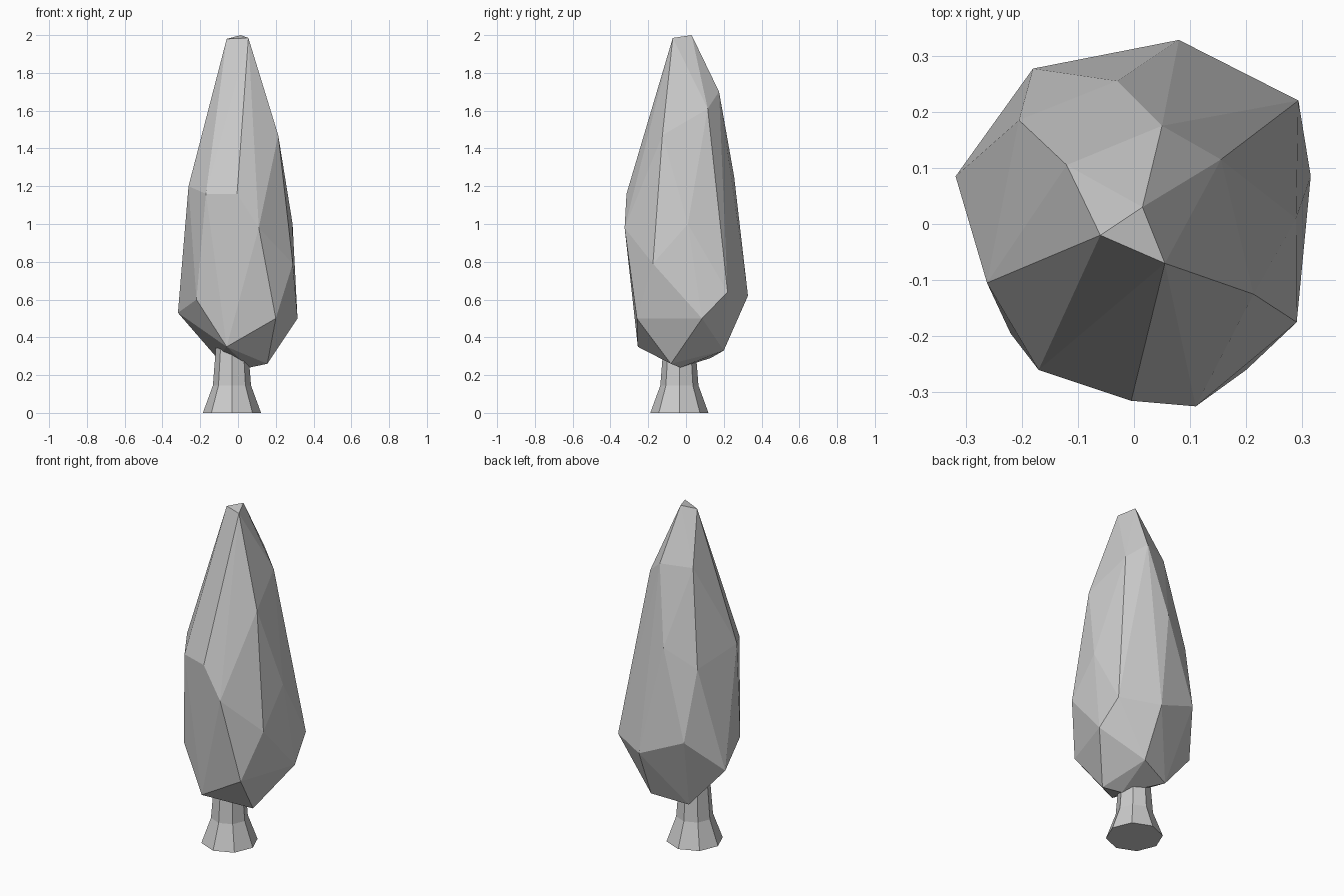
import bpy, bmesh
from math import cos, sin, tau

if "Cube" in bpy.data.objects:
    bpy.data.objects.remove(bpy.data.objects["Cube"])


def finish(name, bm):
    bmesh.ops.recalc_face_normals(bm, faces=bm.faces[:])
    mesh = bpy.data.meshes.new(name)
    bm.to_mesh(mesh)
    bm.free()
    obj = bpy.data.objects.new(name, mesh)
    bpy.context.collection.objects.link(obj)
    return obj


# Crown: faceted convex shell over irregular corner points, tip to base
corners = [
    # tip and shoulders
    (-.06, -.02, 1.98), (.015, .03, 2.0), (.055, -.07, 1.985),
    (.155, .115, 1.61), (.05, .175, 1.7), (-.12, .105, 1.69), (.213, -.125, 1.47),
    # middle
    (-.03, .255, 1.25), (-.205, .185, 1.14), (-.262, -.105, 1.2),
    (-.17, -.26, 1.16), (-.005, -.315, 1.16), (.11, -.325, .98), (.289, .01, 1.0),
    # widest part
    (.29, -.175, .79), (-.18, .277, .73), (.293, .22, .64), (.08, .328, .62),
    (-.22, -.195, .6), (-.318, .085, .53), (.315, .085, .5), (.2, -.26, .5),
    # underside
    (-.06, -.255, .35), (.09, .2, .33), (-.11, .13, .29), (.155, -.08, .26), (.06, -.03, .24),
]
bm = bmesh.new()
for c in corners:
    bm.verts.new(c)
hull = bmesh.ops.convex_hull(bm, input=bm.verts[:])
inner = [v for v in bm.verts if not v.link_faces]
bmesh.ops.delete(bm, geom=inner, context='VERTS')
finish("crown", bm)

# Trunk: flared eight-sided column, set slightly off centre
bm = bmesh.new()
rings = []
for radius, z in [(.154, 0), (.101, .145), (.084, .36)]:
    rings.append([bm.verts.new((-.032 + radius * cos(tau * i / 8),
                                -.035 + radius * sin(tau * i / 8), z)) for i in range(8)])
for low, high in zip(rings, rings[1:]):
    for i in range(8):
        j = (i + 1) % 8
        bm.faces.new((low[i], low[j], high[j], high[i]))
bm.faces.new(rings[0][::-1])
bm.faces.new(rings[-1])
finish("trunk", bm)
